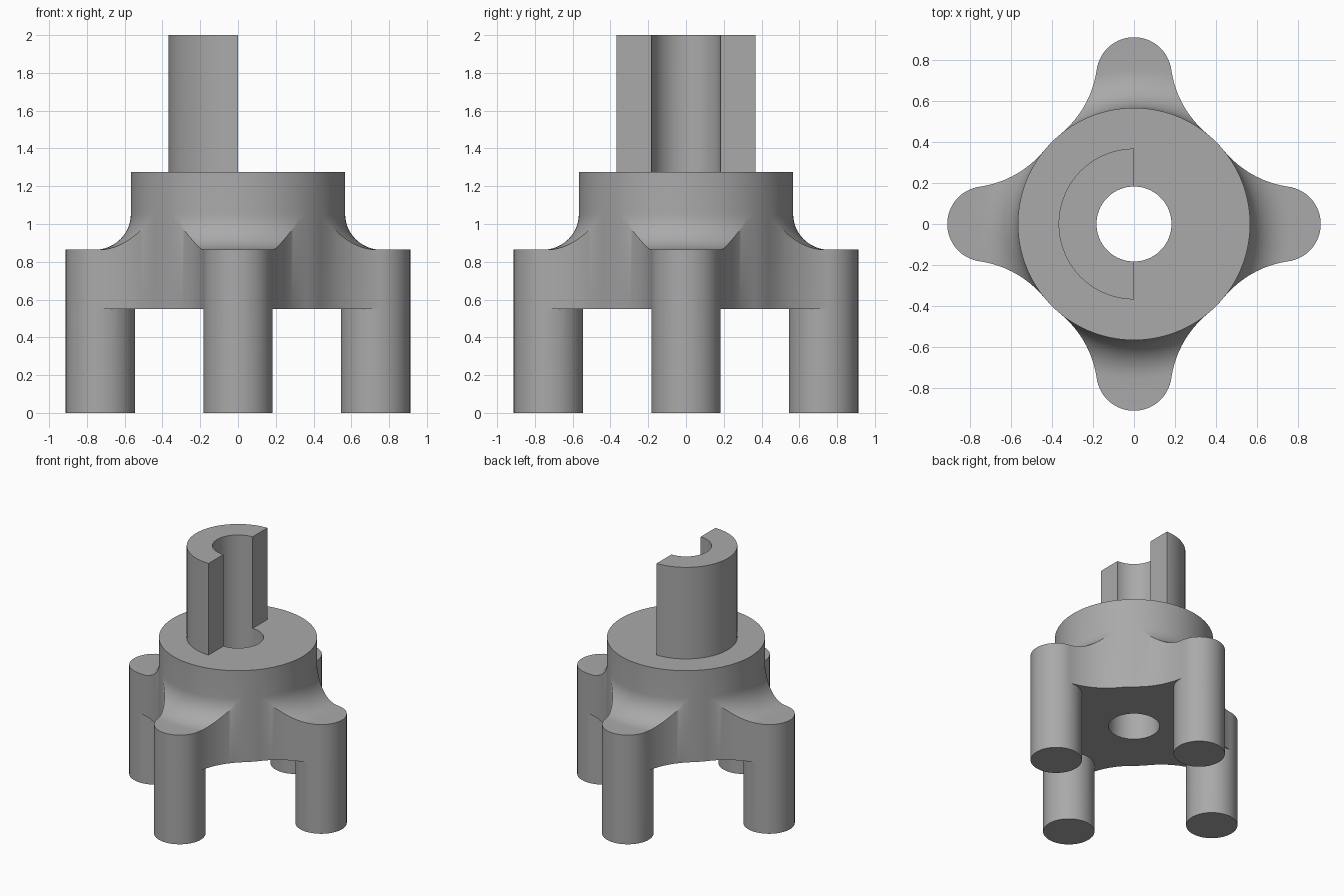
import bpy, bmesh, math
from math import pi, cos, sin, sqrt, acos, atan2
from mathutils import Vector, Matrix

cube = bpy.data.objects.get("Cube")
if cube:
    bpy.data.objects.remove(cube)

BORE, TUBE, DISC = 0.183, 0.368, 0.567      # radii
LEG, REACH, FILLET, COVE = 0.184, 0.728, 0.5, 0.19
UNDER, ARM, DECK, TOP = 0.55, 0.864, 1.275, 2.0   # heights

mat = bpy.data.materials.new("plain grey")
mat.use_nodes = True
colour = (0.4, 0.4, 0.4, 1)
mat.diffuse_color = colour
mat.node_tree.nodes["Principled BSDF"].inputs["Base Color"].default_value = colour


def make_object(name, bm):
    bmesh.ops.remove_doubles(bm, verts=bm.verts, dist=1e-5)
    bmesh.ops.dissolve_degenerate(bm, edges=bm.edges, dist=1e-6)
    bmesh.ops.recalc_face_normals(bm, faces=bm.faces)
    mesh = bpy.data.meshes.new(name)
    bm.to_mesh(mesh)
    bm.free()
    mesh.materials.append(mat)
    obj = bpy.data.objects.new(name, mesh)
    bpy.context.collection.objects.link(obj)
    return obj


def sweep(bm, loops, closed):
    """Skin a row of equal closed sections; cap the ends if open."""
    rows = [[bm.verts.new(p) for p in loop] for loop in loops]
    n = len(rows[0])
    for i in range(len(rows) if closed else len(rows) - 1):
        a, b = rows[i], rows[(i + 1) % len(rows)]
        for j in range(n):
            k = (j + 1) % n
            bm.faces.new((a[j], a[k], b[k], b[j]))
    if not closed:
        bm.faces.new(rows[0])
        bm.faces.new(rows[-1])


def arc(centre, radius, a0, a1, steps):
    return [centre + radius * Vector((cos(a0 + (a1 - a0) * i / steps),
                                      sin(a0 + (a1 - a0) * i / steps)))
            for i in range(steps + 1)]


# Half of one arm outline: rounded tip, concave side, hub arc
tip = Vector((REACH, 0))
d, e = DISC + FILLET, LEG + FILLET
turn = acos((d * d + REACH ** 2 - e * e) / (2 * d * REACH))
corner = d * Vector((cos(turn), sin(turn)))
lean = atan2(*reversed(corner - tip))
half = arc(tip, LEG, 0, lean, 16)
half += arc(corner, FILLET, lean + pi, turn + pi, 20)[1:]
half += arc(Vector((0, 0)), DISC, turn, pi / 4, 4)[1:]
arm = [Vector((p.x, -p.y)) for p in reversed(half)] + half[1:]
outline = []
for q in range(4):
    outline += [Matrix.Rotation(q * pi / 2, 2) @ p for p in arm[:-1]]


def cove_height(r):
    x = min(max(DISC + COVE - r, 0), COVE)
    return ARM + COVE - sqrt(COVE ** 2 - x ** 2)


# Hub with four arms and a cove around its drum
cove = [DISC + COVE * (1 - sin(pi / 2 * i / 12)) for i in range(13)]
columns = []
for p in outline:
    r = p.length
    u = p / r
    section = [(BORE, UNDER), (r, UNDER), (r, cove_height(r))]
    section += [(min(r, c), cove_height(min(r, c))) for c in cove]
    section += [(DISC, DECK), (BORE, DECK)]
    columns.append([(u.x * s, u.y * s, z) for s, z in section])
bm = bmesh.new()
sweep(bm, columns, True)
body = make_object("hub_with_legs", bm)

# Four round legs, sharing the points of the arm tips
bm = bmesh.new()
tip_arc = half[:17]
ring = [Vector((p.x, -p.y)) for p in reversed(tip_arc[1:])] + tip_arc
ring += arc(tip, LEG, lean, 2 * pi - lean, 32)[1:-1]
for q in range(4):
    pts = [Matrix.Rotation(q * pi / 2, 2) @ p for p in ring]
    sweep(bm, [[(p.x, p.y, z) for p in pts] for z in (0, UNDER)], False)
legs = make_object("legs", bm)

# Half tube standing on the deck
bm = bmesh.new()
units = [p.normalized() for p in outline if p.x < 1e-5]
units.sort(key=lambda u: atan2(u.y, u.x) % (2 * pi))
sweep(bm, [[(u.x * s, u.y * s, z) for s, z in
            ((BORE, DECK), (TUBE, DECK), (TUBE, TOP), (BORE, TOP))]
           for u in units], False)
tube = make_object("half_tube", bm)

# Fuse the parts
for part in (legs, tube):
    mod = body.modifiers.new("fuse", 'BOOLEAN')
    mod.operation, mod.solver, mod.object = 'UNION', 'EXACT', part
    bpy.context.view_layer.objects.active = body
    bpy.ops.object.modifier_apply(modifier=mod.name)
    bpy.data.objects.remove(part)

bpy.ops.object.select_all(action='DESELECT')
body.select_set(True)
bpy.context.view_layer.objects.active = body
bpy.ops.object.shade_smooth_by_angle(angle=math.radians(30))
